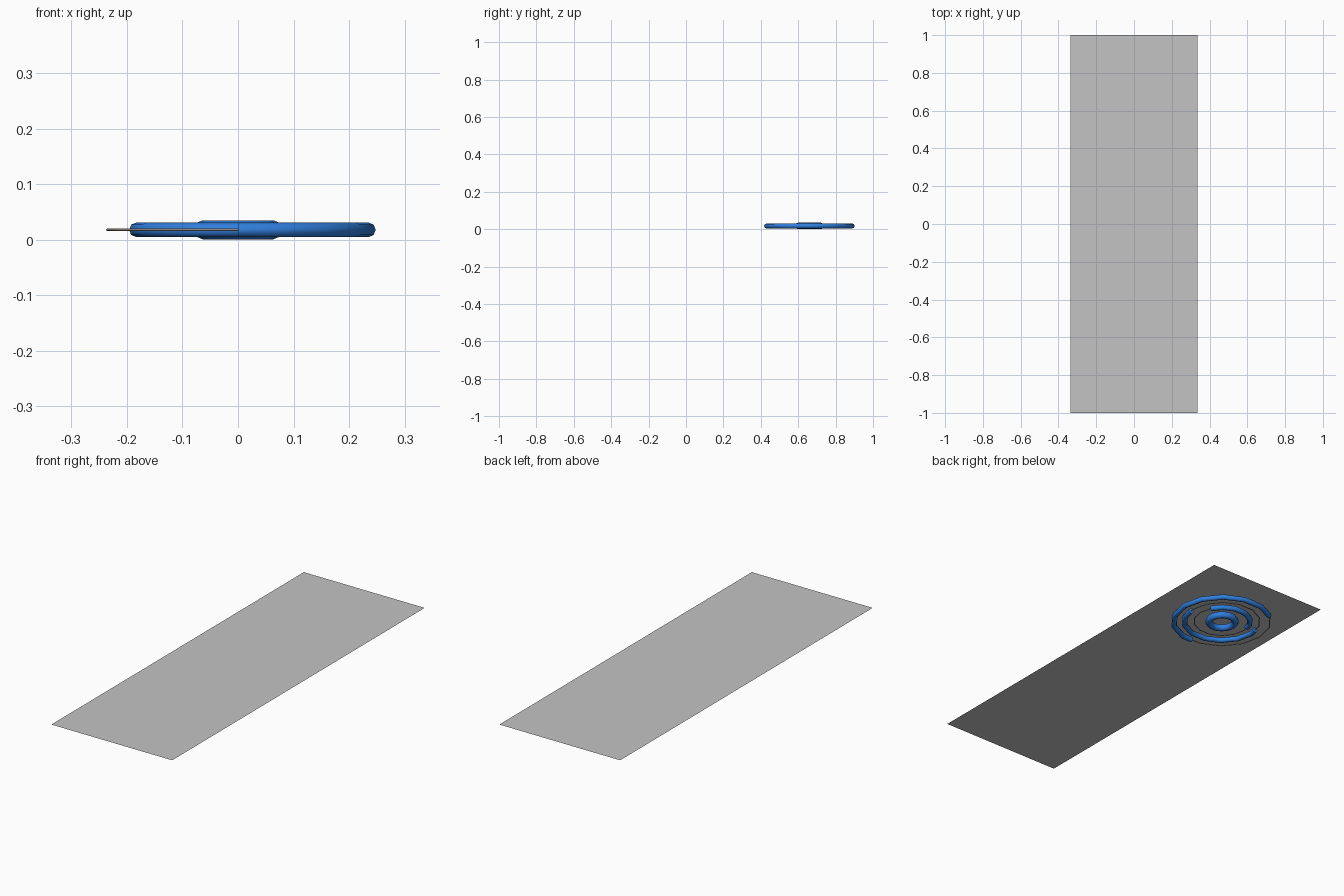
import bpy, math

if "Cube" in bpy.data.objects:
    bpy.data.objects.remove(bpy.data.objects["Cube"])

CENTRE_Y = 0.66   # centre of the rings along the sheet
RING_Z = 0.0175   # height of all ring centrelines
SIDES = 14        # sides of each ring polygon


def material(name, rgb):
    m = bpy.data.materials.new(name)
    m.diffuse_color = (*rgb, 1)
    m.use_nodes = True
    m.node_tree.nodes["Principled BSDF"].inputs["Base Color"].default_value = m.diffuse_color
    return m


grey = material("light_grey", (0.55, 0.55, 0.55))
blue = material("blue", (0.03, 0.21, 0.72))
tan = material("pale_tan", (0.42, 0.36, 0.30))


def polygon_point(radius, deg):
    """Point on a regular polygon outline at the given angle."""
    step = 360 / SIDES
    local = math.radians(deg % step - step / 2)
    r = radius * math.cos(math.radians(step / 2)) / math.cos(local)
    a = math.radians(deg)
    return r * math.cos(a), r * math.sin(a), 0, 1


def tube(name, radius, thickness, mat, start=0, end=360, res=2):
    """Round tube following a polygon ring, or a trimmed part of it."""
    step = 360 / SIDES
    closed = end - start >= 360
    angles = [k * step for k in range(-SIDES, 2 * SIDES)
              if start + 2 < k * step < end - 2]
    angles = [start] + angles + ([] if closed else [end])
    curve = bpy.data.curves.new(name, 'CURVE')
    curve.dimensions = '3D'
    curve.bevel_depth = thickness
    curve.bevel_resolution = res
    curve.use_fill_caps = not closed
    spline = curve.splines.new('POLY')
    spline.points.add(len(angles) - 1)
    for p, a in zip(spline.points, angles):
        p.co = polygon_point(radius, a)
    spline.use_cyclic_u = closed
    curve.materials.append(mat)
    ob = bpy.data.objects.new(name, curve)
    ob.location = (0, CENTRE_Y, RING_Z)
    bpy.context.collection.objects.link(ob)
    bpy.ops.object.select_all(action='DESELECT')
    ob.select_set(True)
    bpy.context.view_layer.objects.active = ob
    bpy.ops.object.convert(target='MESH')
    bpy.ops.object.shade_smooth_by_angle(angle=math.radians(50))


# Flat sheet lying above the rings
bpy.ops.mesh.primitive_plane_add(size=2, location=(0, 0, 0.057))
sheet = bpy.context.object
sheet.name = "sheet"
sheet.scale = (0.335, 1, 1)
bpy.ops.object.transform_apply(location=False, rotation=False, scale=True)
sheet.data.materials.append(grey)

# Thin full-circle tracks, each with a thick partial arc over it
for label, radius, start, end in (("outer", 0.235, -90, 126),
                                  ("middle", 0.183, 167, 354),
                                  ("inner", 0.136, 27, 166)):
    tube(label + "_track", radius, 0.0025, tan, res=1)
    tube(label + "_arc", radius, 0.0132, blue, start, end)

# Thick complete ring in the centre
tube("centre_ring", 0.0635, 0.0172, blue)
